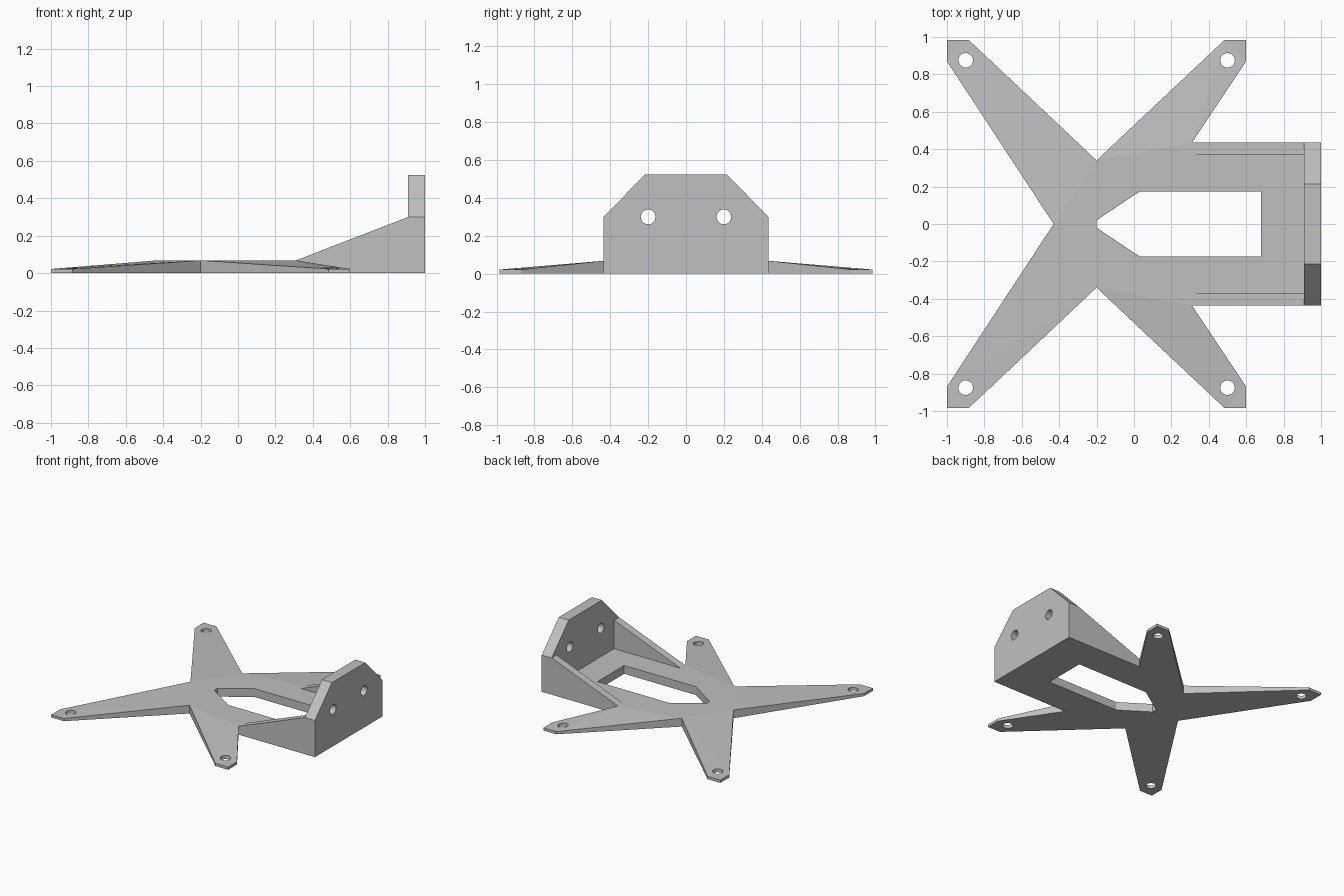
import bpy, bmesh, math

if "Cube" in bpy.data.objects:
    bpy.data.objects.remove(bpy.data.objects["Cube"])

grey = bpy.data.materials.new("light_grey")
grey.diffuse_color = (0.53, 0.53, 0.53, 1)
grey.use_nodes = True
grey.node_tree.nodes["Principled BSDF"].inputs["Base Color"].default_value = grey.diffuse_color


def solid(name, near, far, faces):
    """Close a sheet of faces into a solid between two matching point lists."""
    n = len(near)
    edges = {(f[i], f[(i + 1) % len(f)]) for f in faces for i in range(len(f))}
    allf = [list(f) for f in faces] + [[i + n for i in reversed(f)] for f in faces]
    allf += [[b, a, a + n, b + n] for a, b in edges if (b, a) not in edges]
    me = bpy.data.meshes.new(name)
    me.from_pydata(near + far, [], allf)
    bm = bmesh.new()
    bm.from_mesh(me)
    bmesh.ops.triangulate(bm, faces=bm.faces[:])
    bmesh.ops.recalc_face_normals(bm, faces=bm.faces[:])
    bm.to_mesh(me)
    bm.free()
    ob = bpy.data.objects.new(name, me)
    me.materials.append(grey)
    bpy.context.collection.objects.link(ob)
    return ob


def prism(name, pts, a, b, place):
    """Extrude a 2D profile from a to b; place maps (u, v, w) to xyz."""
    return solid(name, [place(u, v, a) for u, v in pts],
                 [place(u, v, b) for u, v in pts], [range(len(pts))])


def drill(loc, radius, rot=(0, 0, 0)):
    bpy.ops.mesh.primitive_cylinder_add(vertices=32, radius=radius, depth=0.4,
                                        location=loc, rotation=rot)
    ob = bpy.context.object
    ob.data.materials.append(grey)
    return ob


def combine(target, other, op):
    mod = target.modifiers.new(op, 'BOOLEAN')
    mod.operation, mod.solver, mod.object = op, 'EXACT', other
    bpy.context.view_layer.objects.active = target
    bpy.ops.object.modifier_apply(modifier=mod.name)
    bpy.data.objects.remove(other)


# Base plate with four tapering arms
T, TIP = 0.068, 0.022
half = [(1, .435, T), (.31, .435, T), (-.2, .34, T),
        (.6, .87, TIP), (.6, .985, TIP), (.485, .985, TIP),
        (-.885, .985, TIP), (-1, .985, TIP), (-1, .87, TIP)]
top = half + [(x, -y, z) for x, y, z in half] + [(-.43, 0, T)]
arms = [(1, 3, 5, 2), (3, 4, 5), (2, 6, 8, 18), (6, 7, 8)]
mirrored = [[i if i == 18 else i + 9 for i in reversed(f)] for f in arms]
core = [(9, 0, 1, 2, 18, 11, 10)]
bracket = solid("mounting_bracket", top, [(x, y, 0) for x, y, z in top],
                core + arms + mirrored)

# Upright wall with chamfered top corners
wall = prism("upright_wall",
             [(-.435, 0), (.435, 0), (.435, .3), (.215, .525), (-.215, .525), (-.435, .3)],
             .91, 1, lambda u, v, w: (w, u, v))
combine(bracket, wall, 'UNION')

# Sloping side gussets
for s in (-1, 1):
    gusset = prism("side_gusset", [(.31, 0), (1, 0), (1, .3), (.91, .3), (.31, T)],
                   s * .372, s * .435, lambda u, v, w: (u, w, v))
    combine(bracket, gusset, 'UNION')

# Central window
window = prism("window_cutter",
               [(-.2, -.02), (.03, -.173), (.68, -.173), (.68, .173), (.03, .173), (-.2, .02)],
               -.1, .2, lambda u, v, w: (u, v, w))
combine(bracket, window, 'DIFFERENCE')

# Screw holes in the arm tips and the wall
for s in (-1, 1):
    for x in (-.9, .5):
        combine(bracket, drill((x, s * .875, 0), .039), 'DIFFERENCE')
    combine(bracket, drill((.95, s * .2, .3), .039, (0, math.pi / 2, 0)), 'DIFFERENCE')

# Keep one flat colour throughout
bracket.data.materials.clear()
bracket.data.materials.append(grey)
for p in bracket.data.polygons:
    p.material_index = 0
    p.use_smooth = False
